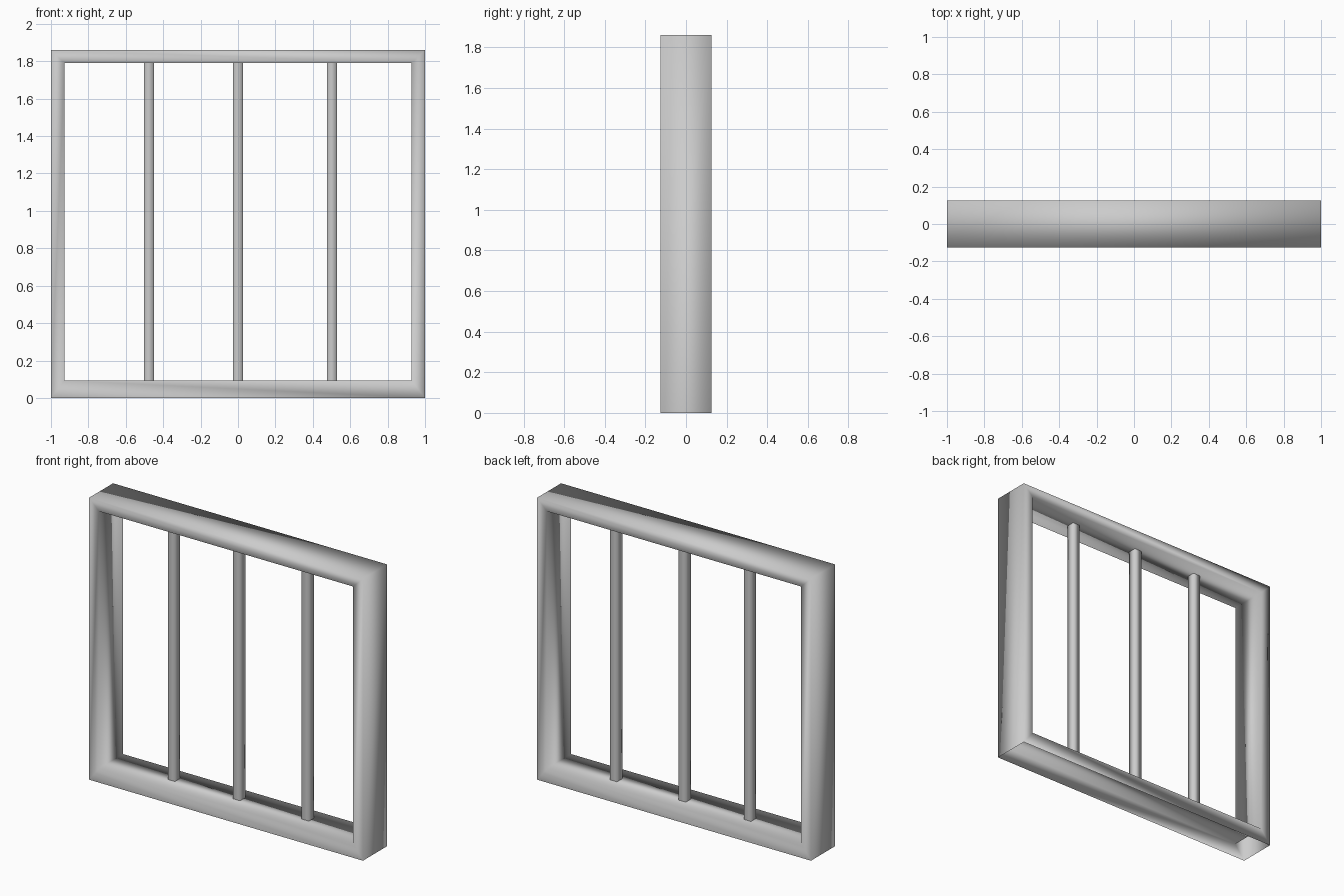
import bpy, bmesh

if "Cube" in bpy.data.objects:
    bpy.data.objects.remove(bpy.data.objects["Cube"])

HALF_DEPTH = 0.125


def make_object(name, bm):
    bmesh.ops.recalc_face_normals(bm, faces=bm.faces)
    for f in bm.faces:
        f.smooth = True          # soft shading carried across the edges
    mesh = bpy.data.meshes.new(name)
    bm.to_mesh(mesh)
    bm.free()
    obj = bpy.data.objects.new(name, mesh)
    bpy.context.collection.objects.link(obj)
    return obj


def rectangle(bm, x, z0, z1, y):
    return [bm.verts.new((px, y, pz))
            for px, pz in ((-x, z0), (x, z0), (x, z1), (-x, z1))]


# Hollow outer frame with mitred corners, open on the underside
bm = bmesh.new()
loops = [rectangle(bm, 1.0, 0.0, 1.86, -HALF_DEPTH),
         rectangle(bm, 1.0, 0.0, 1.86, HALF_DEPTH),
         rectangle(bm, 0.928, 0.093, 1.79, HALF_DEPTH),
         rectangle(bm, 0.928, 0.093, 1.79, -HALF_DEPTH)]
for k in range(4):
    a, b = loops[k], loops[(k + 1) % 4]
    for i in range(4):
        if k == 0 and i == 0:    # underside stays open
            continue
        j = (i + 1) % 4
        bm.faces.new((a[i], a[j], b[j], b[i]))
make_object("window_frame", bm)

# Three square upright bars running between the rails
for name, x in (("left_bar", -0.476), ("middle_bar", 0.0), ("right_bar", 0.502)):
    bm = bmesh.new()
    bmesh.ops.create_cube(bm, size=1.0)
    caps = [f for f in bm.faces if abs(f.normal.z) > 0.5]
    bmesh.ops.delete(bm, geom=caps, context='FACES_ONLY')
    bmesh.ops.scale(bm, vec=(0.052, 0.055, 1.697), verts=bm.verts)
    bmesh.ops.translate(bm, vec=(x, 0.012, 0.9415), verts=bm.verts)
    make_object(name, bm)
